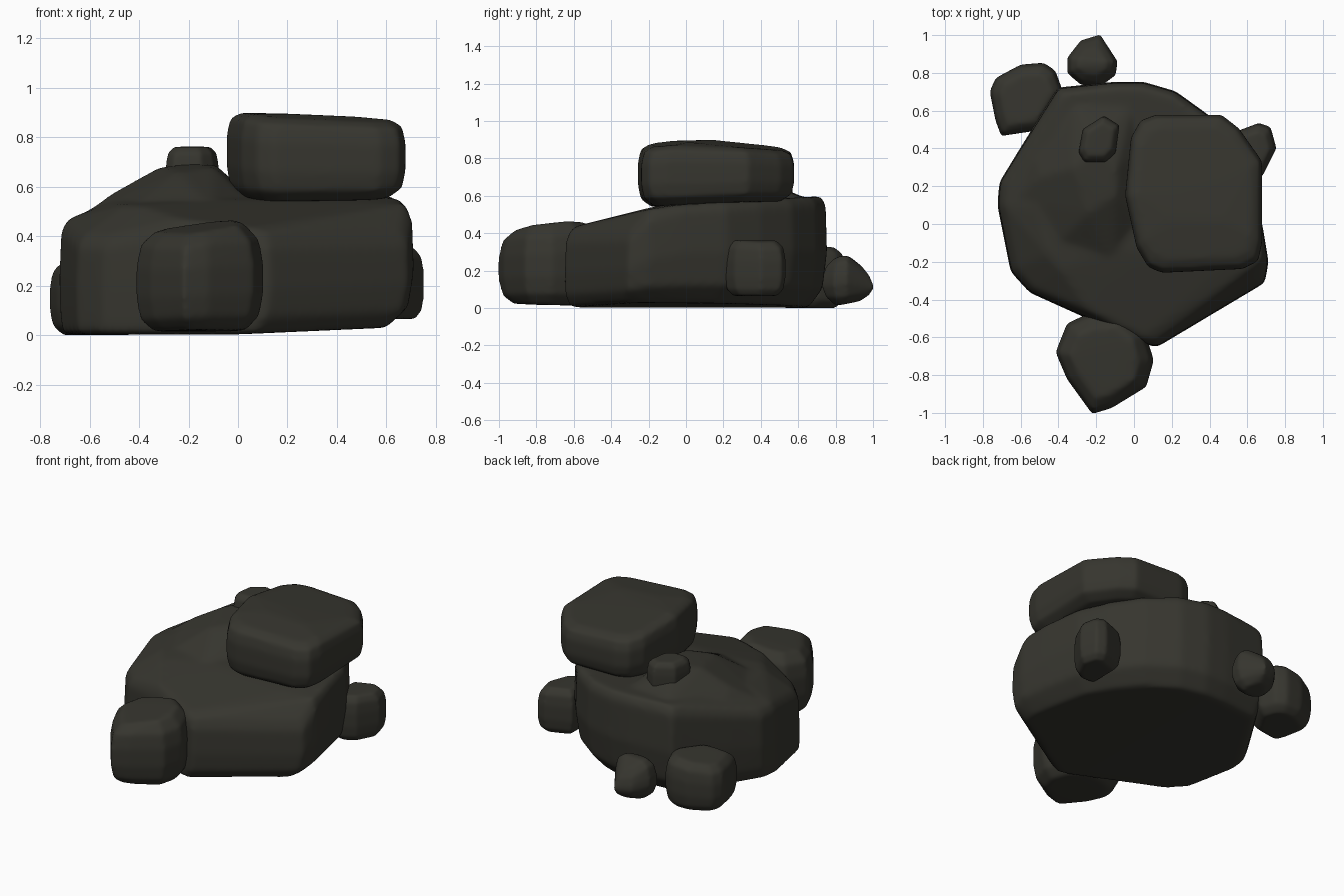
import bpy, bmesh

stone = bpy.data.materials.new("dark_olive_stone")
stone.diffuse_color = (0.037, 0.036, 0.028, 1)


def add_hull(mesh, points):
    """Append the convex hull of the points to a mesh."""
    bm = bmesh.new()
    for p in points:
        bm.verts.new(p)
    bmesh.ops.convex_hull(bm, input=bm.verts[:])
    bmesh.ops.delete(bm, geom=[v for v in bm.verts if not v.link_faces], context='VERTS')
    bmesh.ops.recalc_face_normals(bm, faces=bm.faces[:])
    bm.from_mesh(mesh)
    bm.to_mesh(mesh)
    bm.free()


def rock(name, outline, bottom, top, levels, extra=None, voxel=0.013, smooth=10, grow=1.02):
    """Outline stacked at levels (scale, height fraction, shift x, shift y) between two height rules."""
    cx = (min(p[0] for p in outline) + max(p[0] for p in outline)) / 2
    cy = (min(p[1] for p in outline) + max(p[1] for p in outline)) / 2
    pts = []
    for s, h, dx, dy in levels:
        for x, y in outline:
            px = cx + (x - cx) * s * grow + dx
            py = cy + (y - cy) * s * grow + dy
            pts.append((px, py, bottom(px, py) * (1 - h) + top(px, py) * h))
    mesh = bpy.data.meshes.new(name)
    add_hull(mesh, pts)
    if extra:
        add_hull(mesh, extra)
    mesh.materials.append(stone)
    ob = bpy.data.objects.new(name, mesh)
    bpy.context.collection.objects.link(ob)
    # fuse the hulls and wear the edges round
    m = ob.modifiers.new("fuse", 'REMESH')
    m.mode = 'VOXEL'
    m.voxel_size = voxel
    m.use_smooth_shade = True
    m = ob.modifiers.new("wear", 'SMOOTH')
    m.factor = 0.5
    m.iterations = smooth
    return ob


def main_top(x, y):
    """Plateau with sloping front, left, front-left and front-right shoulders."""
    return min(0.555 + 0.06 * y, 0.585 + 0.25 * y, 0.46 + 0.4 * (x + 0.71),
               0.36 + 0.5 * (x + y + 0.95), 0.38 + 1.3 * (0.86 * y - 0.5 * x + 0.615))


ROUND = [(0.72, 0, 0, 0), (0.93, 0.12, 0, 0), (1, 0.35, 0, 0),
         (1, 0.65, 0, 0), (0.93, 0.88, 0, 0), (0.7, 1, 0, 0)]
ROUNDER = [(0.5, 0, 0, 0), (0.85, 0.16, 0, 0), (1, 0.42, 0, 0),
           (0.98, 0.62, 0, 0), (0.85, 0.88, 0, 0), (0.55, 1, 0, 0)]

# main boulder, with a hump on its back left
rock("main_boulder",
     [(-0.4, 0.72), (-0.1, 0.75), (0.05, 0.75), (0.22, 0.7), (0.4, 0.57), (0.53, 0.4), (0.63, 0.22),
      (0.68, -0.02), (0.71, -0.2), (0.69, -0.31), (0.42, -0.47), (0.12, -0.65), (0.05, -0.63),
      (-0.25, -0.48), (-0.55, -0.36), (-0.65, -0.25), (-0.72, 0.1), (-0.71, 0.22), (-0.6, 0.4)],
     lambda x, y: 0.003 + 0.045 * max(0, x),
     main_top,
     [(0.91, 0, -0.05, -0.035), (0.98, 0.17, -0.01, -0.01), (1, 0.5, 0, 0),
      (0.99, 0.92, 0, 0), (0.95, 1, 0, 0), (0.7, 1, 0, 0), (0.35, 1, 0, 0)],
     extra=[(-0.32, 0.3, 0.68), (-0.2, 0.4, 0.695), (-0.09, 0.3, 0.69), (-0.1, 0.15, 0.68),
            (-0.24, 0.06, 0.66), (-0.5, 0.25, 0.58), (-0.64, 0.12, 0.48), (-0.55, 0.42, 0.5),
            (-0.33, 0.68, 0.57), (0.0, 0.66, 0.57), (0.06, 0.4, 0.55), (0.06, 0.0, 0.53),
            (-0.1, -0.25, 0.5), (-0.45, -0.15, 0.49), (-0.2, 0.2, 0.3)],
     voxel=0.016, smooth=12, grow=1.005)

# large slab resting on top
rock("top_slab",
     [(-0.01, 0.45), (0.04, 0.54), (0.12, 0.57), (0.46, 0.57), (0.55, 0.5), (0.67, 0.33),
      (0.67, -0.1), (0.65, -0.19), (0.57, -0.23), (0.15, -0.25), (0.08, -0.22),
      (0.02, -0.12), (-0.04, 0.15)],
     lambda x, y: 0.535 + 0.06 * max(0, y) + 0.1 * abs(x - 0.3) ** 1.5,
     lambda x, y: 0.905 - 0.045 * x - 0.1 * max(0, y - 0.1) - 0.1 * max(0, -y),
     [(0.82, 0, -0.01, 0), (0.96, 0.12, 0, 0), (1, 0.35, 0, 0),
      (1, 0.72, 0, 0), (0.96, 0.93, 0, 0), (0.84, 1, 0, 0), (0.45, 1, 0, 0)])

# rock leaning on the front
rock("front_rock",
     [(-0.41, -0.68), (-0.35, -0.53), (-0.24, -0.48), (-0.07, -0.47), (0.05, -0.57),
      (0.1, -0.72), (0.06, -0.86), (-0.12, -0.97), (-0.22, -1.0), (-0.35, -0.82)],
     lambda x, y: 0.015 + 0.05 * max(0, -0.75 - y) + 0.15 * max(0, x),
     lambda x, y: 0.468 + 0.15 * min(0, x + 0.05) + 0.13 * min(0, y + 0.65) - 0.3 * max(0, x),
     ROUND)

# loose rocks at the back, the right side and on the hump
rock("back_left_rock",
     [(-0.76, 0.7), (-0.73, 0.77), (-0.6, 0.84), (-0.48, 0.85), (-0.42, 0.81),
      (-0.38, 0.7), (-0.5, 0.5), (-0.7, 0.47), (-0.73, 0.55)],
     lambda x, y: 0.0, lambda x, y: 0.32 + 0.12 * (x + 0.55), ROUND)

rock("back_small_rock",
     [(-0.35, 0.88), (-0.28, 0.97), (-0.18, 1.0), (-0.09, 0.86), (-0.1, 0.79),
      (-0.18, 0.73), (-0.28, 0.74), (-0.35, 0.8)],
     lambda x, y: 0.015 + 0.2 * max(0, y - 0.82) + 0.2 * max(0, -y + 0.8),
     lambda x, y: 0.28 - 0.8 * max(0, y - 0.87) - 0.4 * max(0, 0.83 - y),
     ROUNDER, voxel=0.01, grow=1.03)

rock("right_rock",
     [(0.5, 0.47), (0.66, 0.53), (0.72, 0.51), (0.75, 0.4), (0.68, 0.26), (0.6, 0.21), (0.5, 0.22)],
     lambda x, y: 0.065, lambda x, y: 0.362 - 0.15 * max(0, x - 0.65),
     ROUND, voxel=0.01, grow=1.03)

rock("hump_pebble",
     [(-0.29, 0.38), (-0.27, 0.5), (-0.16, 0.57), (-0.08, 0.52), (-0.1, 0.38),
      (-0.15, 0.33), (-0.26, 0.33)],
     lambda x, y: 0.54, lambda x, y: 0.762, ROUND, voxel=0.009, smooth=8, grow=1.03)
